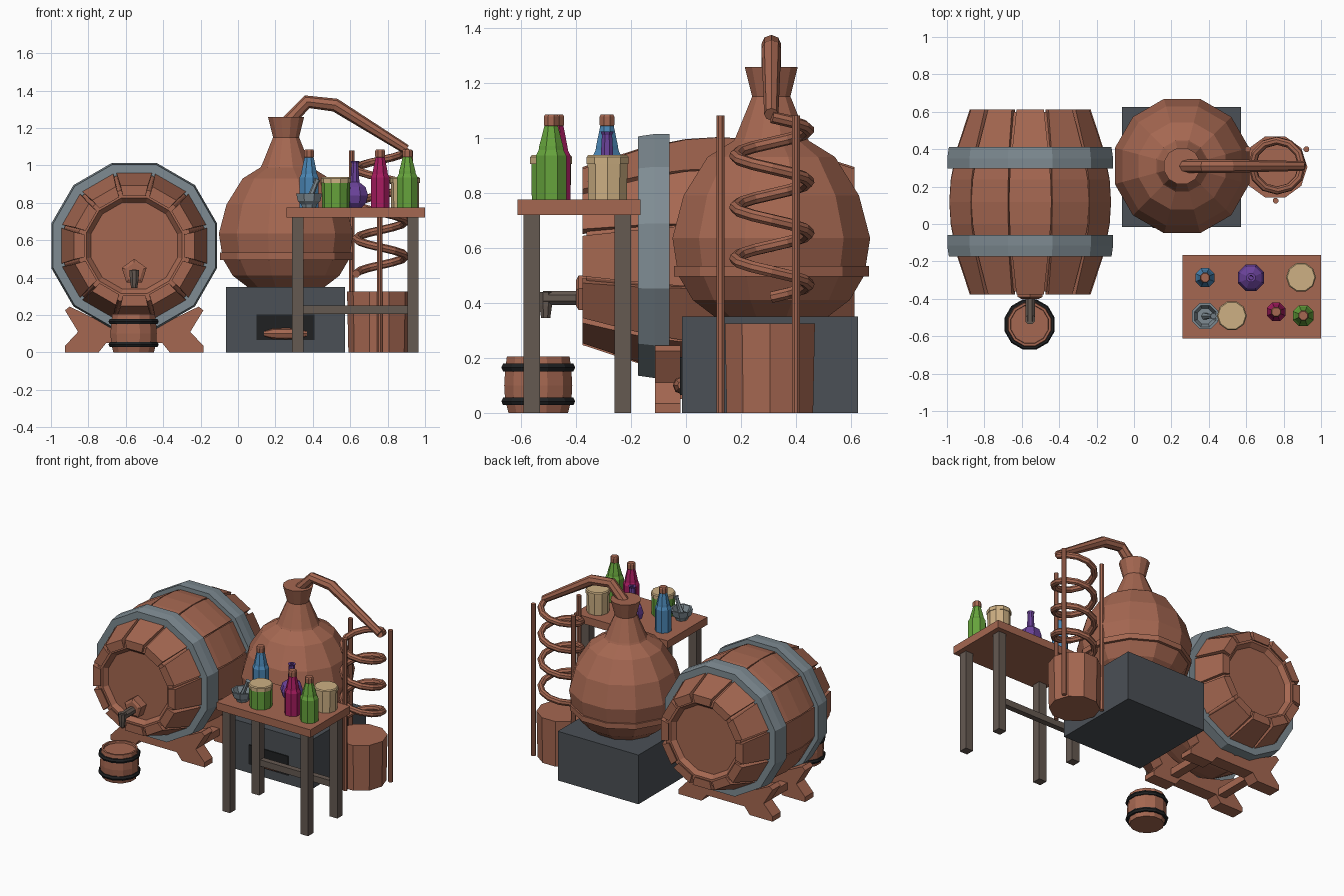
import bpy, bmesh
from math import sin, cos, pi, radians
from mathutils import Matrix, Vector

if "Cube" in bpy.data.objects:
    bpy.data.objects.remove(bpy.data.objects["Cube"])


def mat(name, r, g, b):
    m = bpy.data.materials.new(name)
    m.diffuse_color = (r, g, b, 1)
    m.use_nodes = True
    m.node_tree.nodes["Principled BSDF"].inputs["Base Color"].default_value = m.diffuse_color
    return m


BROWN = mat("copper_brown", .376, .136, .082)
STEEL = mat("steel_grey", .21, .26, .29)
SLATE = mat("slate", .07, .08, .092)
BLACK = mat("black", .014, .015, .016)
LEG = mat("dark_wood", .13, .10, .083)
GREEN = mat("green", .133, .366, .045)
BLUE = mat("blue", .07, .24, .46)
PURPLE = mat("purple", .145, .055, .32)
MAGENTA = mat("magenta", .39, .012, .117)
TAN = mat("tan", .61, .434, .227)


def finish(name, bm, material, matrix=Matrix()):
    bmesh.ops.remove_doubles(bm, verts=bm.verts, dist=1e-5)
    bmesh.ops.recalc_face_normals(bm, faces=bm.faces)
    me = bpy.data.meshes.new(name)
    bm.to_mesh(me)
    bm.free()
    me.materials.append(material)
    ob = bpy.data.objects.new(name, me)
    ob.matrix_world = matrix
    bpy.context.collection.objects.link(ob)
    return ob


def lathe(name, profile, n, loc, material, phase=0, rot=Matrix(), closed=False):
    """Spin (radius, z) points round z; open profiles get end caps."""
    bm = bmesh.new()
    rings = [[bm.verts.new((r * cos(phase + 2 * pi * i / n), r * sin(phase + 2 * pi * i / n), z))
              for i in range(n)] for r, z in profile if r > 0]
    pairs = list(zip(rings, rings[1:])) + ([(rings[-1], rings[0])] if closed else [])
    for a, b in pairs:
        for i in range(n):
            j = (i + 1) % n
            bm.faces.new((a[i], a[j], b[j], b[i]))
    if not closed:
        bm.faces.new(rings[0])
        bm.faces.new(rings[-1])
    return finish(name, bm, material, Matrix.Translation(loc) @ rot)


def box(name, lo, hi, material):
    bm = bmesh.new()
    bmesh.ops.create_cube(bm, size=1)
    for v in bm.verts:
        v.co = [lo[i] + (v.co[i] + .5) * (hi[i] - lo[i]) for i in range(3)]
    return finish(name, bm, material)


def prism(name, pts, y0, y1, material):
    """Extrude an (x, z) outline from y0 to y1."""
    bm = bmesh.new()
    f = bm.faces.new([bm.verts.new((x, y0, z)) for x, z in pts])
    new = bmesh.ops.extrude_face_region(bm, geom=[f])["geom"]
    bmesh.ops.translate(bm, vec=(0, y1 - y0, 0),
                        verts=[g for g in new if isinstance(g, bmesh.types.BMVert)])
    return finish(name, bm, material)


def tube(name, pts, radius, material, radii=None):
    cu = bpy.data.curves.new(name, "CURVE")
    cu.dimensions = "3D"
    cu.bevel_depth = radius
    cu.bevel_resolution = 2
    cu.use_fill_caps = True
    sp = cu.splines.new("POLY")
    sp.points.add(len(pts) - 1)
    sp.use_smooth = False
    for i, p in enumerate(pts):
        sp.points[i].co = (*p, 1)
        sp.points[i].radius = radii[i] if radii else 1
    cu.materials.append(material)
    ob = bpy.data.objects.new(name, cu)
    bpy.context.collection.objects.link(ob)
    bpy.ops.object.select_all(action="DESELECT")
    ob.select_set(True)
    bpy.context.view_layer.objects.active = ob
    bpy.ops.object.convert(target="MESH")
    return ob


# Big barrel lying along y: twelve staves with narrow gaps over a recessed core
BX, BY, BZ = -.555, .118, .57
C = (BX, BY, BZ)
LIE = Matrix.Rotation(pi / 2, 4, "X")
curve = [(-.495, .32, 2.2), (-.275, .393, 1.2), (-.12, .424, .5), (0, .432, .3),
         (.12, .424, .5), (.275, .393, 1.2), (.495, .32, 2.2)]
bm = bmesh.new()
for k in range(12):
    mid = k * pi / 6
    prev = None
    for y, apothem, gap in curve:
        ring = []
        for r, s in ((apothem, -1), (apothem, 1), (apothem - .057, 1), (apothem - .057, -1)):
            a = mid + s * radians(15 - gap)
            ring.append(bm.verts.new((r / cos(pi / 12) * cos(a), r / cos(pi / 12) * sin(a), y)))
        if prev:
            for i in range(4):
                j = (i + 1) % 4
                bm.faces.new((prev[i], prev[j], ring[j], ring[i]))
        else:
            bm.faces.new(ring)
        prev = ring
    bm.faces.new(prev)
finish("barrel_staves", bm, BROWN, Matrix.Translation(C) @ LIE)
half = [(.24, -.45), (.265, -.48), (.305, -.48), (.385, -.275), (.418, -.12)]
lathe("barrel_core", half + [(r, -z) for r, z in reversed(half)], 12, C, BROWN, pi / 12, LIE)
for s, nm in ((-1, "front"), (1, "back")):
    hoop = [(.385, .06), (.45, .06), (.459, 0), (.459, -.055), (.40, -.055)]
    lathe(nm + "_barrel_hoop", [(r, z * s) for r, z in hoop], 12,
          (BX, BY + s * .233, BZ), STEEL, pi / 12, Matrix.Rotation(-pi / 2, 4, "X"), True)

# Barrel cradle
side = [(0, .05), (.15, .05), (.19, 0), (.37, 0), (.37, .035), (.30, .11),
        (.37, .225), (.345, .245), (.2, .175), (0, .12)]
outline = [(BX + x, z) for x, z in side] + [(BX - x, z) for x, z in reversed(side[1:-1])]
for nm, y in (("front_cradle", -.112), ("back_cradle", .255)):
    prism(nm, outline, y, y + .092, BROWN)
for s in (-1, 1):
    box("cradle_beam", (BX + s * .2 - .03, -.06, .05), (BX + s * .2 + .03, .3, .1), BROWN)

# Tap
lathe("tap_plate", [(.07, -.03), (.07, .07), (.05, .08)], 5, (BX, -.32, .43), BROWN, pi / 2, LIE)
lathe("tap_pipe", [(.028, 0), (.028, .15)], 8, (BX, -.37, .418), LEG, pi / 8, LIE)
lathe("tap_spout", [(.018, .345), (.025, .39), (.028, .44)], 8, (BX, -.51, 0), LEG, pi / 8)

# Small bucket under the tap
lathe("bucket", [(.112, 0), (.125, .05), (.128, .1), (.125, .15), (.118, .205), (.105, .205), (.103, .19)],
      12, (-.558, -.537, 0), BROWN, pi / 12)
for z in (.042, .165):
    lathe("bucket_hoop", [(.125 + .014 * cos(a * pi / 3), z + .016 * sin(a * pi / 3)) for a in range(6)],
          12, (-.558, -.537, 0), BLACK, pi / 12, closed=True)

# Stove with fire opening
box("stove", (-.063, -.015, 0), (.573, .625, .35), SLATE)
box("stove_opening", (.10, -.022, .065), (.41, -.012, .203), BLACK)
lathe("stove_log", [(.015, -.115), (.03, -.07), (.033, 0), (.03, .07), (.015, .115)], 8,
      (.255, -.015, .1), BROWN, 0, Matrix.Rotation(pi / 2, 4, "Y"))

# Copper pot still
PX, PY = .257, .31
lathe("still_pot", [(.20, .34), (.295, .41), (.35, .50), (.372, .635), (.33, .79), (.24, .93), (.14, .99)],
      12, (PX, PY, 0), BROWN, pi / 12)
lathe("still_flange", [(.33, .495), (.367, .495), (.367, .533), (.33, .533)], 12, (PX, PY, 0), BROWN,
      pi / 12, closed=True)
lathe("still_neck", [(.18, .92), (.135, 1.0), (.072, 1.15), (.10, 1.258), (.06, 1.258)],
      12, (PX, PY, 0), BROWN, pi / 12)

# Swan-neck pipe, condenser coil and its posts
tube("swan_neck", [(.255, PY, 1.22), (.37, PY, 1.34), (.52, PY, 1.322), (.90, PY, 1.085)], .036, BROWN,
     [1, 1, 1, .72])
KX, KY = .765, .312
steps = 42
tube("condenser_coil", [(KX + .133 * cos(2 * pi * i / 12), KY + .133 * sin(2 * pi * i / 12),
                         1.075 - .187 * i / 12) for i in range(steps + 1)], .022, BROWN)
for x, y in ((.607, .40), (.922, .40), (.757, .125)):
    lathe("coil_post", [(.016, 0), (.016, 1.08)], 8, (x, y, 0), BROWN, pi / 8)
lathe("coil_tub", [(.165, 0), (.172, .325)], 10, (.755, .305, 0), BROWN)

# Table
box("table_top", (.26, -.612, .72), (1.0, -.165, .775), BROWN)
for x in (.29, .905):
    for y in (-.59, -.26):
        box("table_leg", (x, y, 0), (x + .06, y + .06, .73), LEG)
box("table_rail", (.32, -.25, .205), (.935, -.21, .25), LEG)

# Bottles with stoppers
T = .775
for nm, x, y, m, r in (("blue_bottle", .38, -.287, BLUE, .055), ("magenta_bottle", .76, -.47, MAGENTA, .054),
                       ("green_bottle", .905, -.49, GREEN, .06)):
    lathe(nm, [(r, 0), (r, .16), (r * .82, .18), (r * .78, .195), (.026, .27)], 8, (x, y, T), m, pi / 8)
    lathe(nm + "_stopper", [(.024, .265), (.029, .272), (.029, .302), (.024, .31)], 8, (x, y, T), BROWN, pi / 8)

# Lidded jars
for nm, x, y, m in (("green_jar", .523, -.49, GREEN), ("tan_jar", .893, -.285, TAN)):
    lathe(nm, [(.074, 0), (.076, .132)], 10, (x, y, T), m)
    lathe(nm + "_lid", [(.08, .13), (.08, .155), (.074, .162)], 10, (x, y, T), TAN)

# Round flask
lathe("purple_flask", [(.04, 0), (.065, .025), (.076, .065), (.062, .108), (.026, .135), (.02, .235),
                       (.026, .248), (.012, .248), (.011, .2)], 8, (.625, -.287, T), PURPLE, pi / 8)

# Mortar and pestle
lathe("mortar", [(.04, 0), (.045, .015), (.065, .035), (.075, .075), (.062, .075), (.045, .035)],
      8, (.38, -.493, T), STEEL, pi / 8)
lathe("pestle", [(.02, 0), (.015, .05), (.013, .1), (.018, .125)], 6, (.378, -.493, T + .035), STEEL,
      0, Matrix.Rotation(radians(22), 4, "Y"))
